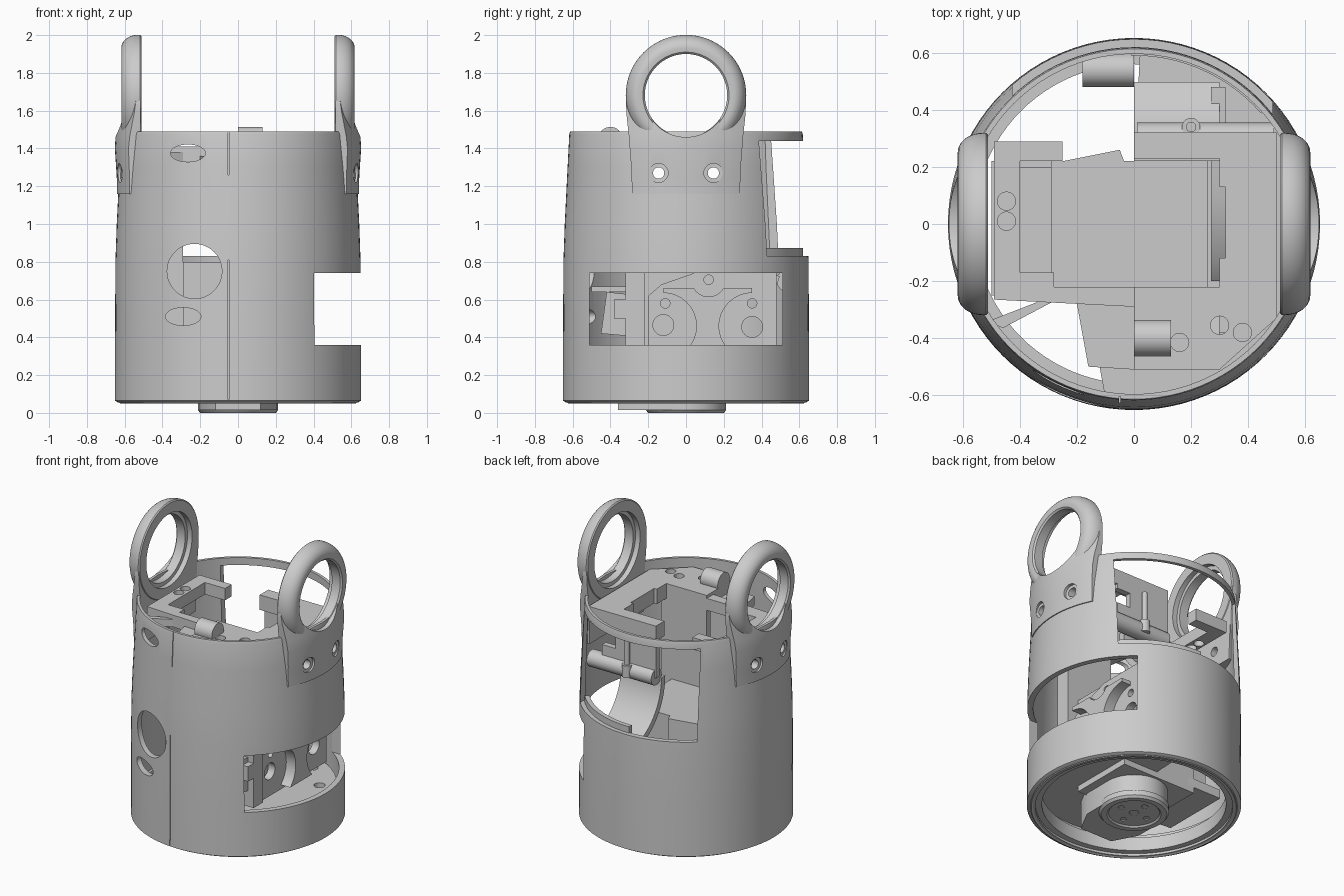
import bpy, bmesh, math
from mathutils import Matrix, Vector

if "Cube" in bpy.data.objects:
    bpy.data.objects.remove(bpy.data.objects["Cube"])

# ---------- helpers ----------
def make(name, bm):
    bmesh.ops.recalc_face_normals(bm, faces=bm.faces)
    me = bpy.data.meshes.new(name)
    bm.to_mesh(me)
    bm.free()
    ob = bpy.data.objects.new(name, me)
    bpy.context.collection.objects.link(ob)
    return ob

def prism(name, pts, lo, hi, axis='z'):
    """Extrude a 2D outline along z (xy points) or x (yz points)."""
    bm = bmesh.new()
    put = (lambda a, b: (a[0], a[1], b)) if axis == 'z' else (lambda a, b: (b, a[0], a[1]))
    f = bm.faces.new([bm.verts.new(put(p, lo)) for p in pts])
    r = bmesh.ops.extrude_face_region(bm, geom=[f])
    d = Vector((0, 0, hi - lo)) if axis == 'z' else Vector((hi - lo, 0, 0))
    bmesh.ops.translate(bm, vec=d, verts=[v for v in r['geom'] if isinstance(v, bmesh.types.BMVert)])
    return make(name, bm)

def box(name, x0, x1, y0, y1, z0, z1):
    return prism(name, [(x0, y0), (x1, y0), (x1, y1), (x0, y1)], z0, z1)

def cyl(name, c, r, length, axis='z', n=40, stretch=1):
    bm = bmesh.new()
    bmesh.ops.create_cone(bm, cap_ends=True, segments=n, radius1=r, radius2=r, depth=length)
    rot = {'z': Matrix(), 'x': Matrix.Rotation(math.pi / 2, 4, 'Y'), 'y': Matrix.Rotation(math.pi / 2, 4, 'X')}[axis]
    bm.transform(Matrix.Translation(c) @ Matrix.Diagonal((stretch, 1, 1, 1)) @ rot)
    return make(name, bm)

def lathe(name, prof, n=96, a0=0, a1=360, mat=Matrix()):
    """Revolve a closed (radius, z) profile round z; partial sweeps get end caps."""
    bm = bmesh.new()
    full = a1 - a0 >= 360
    rings = []
    for i in range(n if full else n + 1):
        a = math.radians(a0 + (a1 - a0) * i / n)
        rings.append([bm.verts.new((r * math.cos(a), r * math.sin(a), z)) for r, z in prof])
    m = len(prof)
    for i in range(n):
        A, B = rings[i], rings[(i + 1) % len(rings)]
        for j in range(m):
            bm.faces.new((A[j], B[j], B[(j + 1) % m], A[(j + 1) % m]))
    if not full:
        bm.faces.new(rings[0])
        bm.faces.new(rings[-1])
    bm.transform(mat)
    return make(name, bm)

def cut(ob, cutters, op='DIFFERENCE', keep=False):
    for c in cutters:
        m = ob.modifiers.new('cut', 'BOOLEAN')
        m.operation, m.object, m.solver = op, c, 'EXACT'
        dg = bpy.context.evaluated_depsgraph_get()
        me = bpy.data.meshes.new_from_object(ob.evaluated_get(dg))
        ob.modifiers.clear()
        ob.data = me
        if not keep:
            bpy.data.objects.remove(c)
    return ob

def arc(cx, cy, r, a0, a1, n):
    return [(cx + r * math.cos(math.radians(a0 + (a1 - a0) * i / n)),
             cy + r * math.sin(math.radians(a0 + (a1 - a0) * i / n))) for i in range(n + 1)]

# ---------- outer shell ----------
shell = lathe('shell', [(.635, .055), (.652, .065), (.651, .4), (.649, .8), (.642, 1.0), (.627, 1.3), (.618, 1.475),
                        (.614, 1.49), (.596, 1.49), (.6, 1.3), (.613, .9), (.615, .2), (.6, .2), (.6, .055)])
screws = [cyl('screw_cut', (s * .6, y, 1.27), .03, .5, 'x', 24) for s in (-1, 1) for y in (-.145, .145)]
cut(shell, [
    box('back_cut', -.425, .485, .3, .8, .83, 1.44),
    box('side_cut', .3, .8, -.51, .51, .36, .74),
    cyl('front_hole_cut', (-.23, -.6, .75), .145, .4, 'y', 48),
    cyl('lower_slot_cut', (-.29, -.6, .51), .047, .3, 'y', 32, 2.0),
    cyl('upper_slot_cut', (-.265, -.6, 1.375), .046, .3, 'y', 32, 2.0),
    box('low_seam_cut', -.052, -.048, -.8, -.637, .07, .81),
    box('top_seam_cut', -.052, -.048, -.8, -.605, 1.26, 1.6)])
cut(shell, screws, keep=True)
# lip standing up inside the back opening
lathe('back_lip', [(.59, .78), (.62, .78), (.62, .872), (.59, .872)], 24, 41, 91)
# inner bottom rings
lathe('bottom_ring', [(.56, .07), (.605, .07), (.605, .16), (.56, .16)])
lathe('bottom_bead', [(.6, .062), (.625, .05), (.635, .062)])

# ---------- side ears ----------
# flat inside, rounded over towards the outer rim
section = [(.218, -.055), (.312, -.055), (.319, -.048)] \
    + [(.25 + .069 * math.cos(t), -.035 + .087 * math.sin(t)) for t in [math.pi / 2 * i / 9 for i in range(10)]] \
    + [(.228, .05), (.218, .04)]
for s, side in ((-1, 'left'), (1, 'right')):
    place = Matrix.Translation((s * .566, 0, 1.682)) @ Matrix.Rotation(math.radians(90 * s), 4, 'Y')
    ring = lathe(side + '_ear_ring', section, 72, mat=place)
    # counterbore on the inner face
    cut(ring, [cyl('seat_cut', (s * .51, 0, 1.682), .243, .07, 'x', 72)])
    # foot that blends ring into shell
    outline = [(-.285, 1.16), (.285, 1.16), (.29, 1.3), (.303, 1.47), (.315, 1.58), (.318, 1.65), (.3, 1.72),
               (-.3, 1.72), (-.318, 1.65), (-.315, 1.58), (-.303, 1.47), (-.29, 1.3)]
    leg = prism(side + '_ear_foot', outline, *sorted((s * .515, s * .8)), axis='x')
    hull = lathe('hull', [(.3, 1.1), (.64, 1.1), (.642, 1.25), (.652, 1.4), (.648, 1.47), (.632, 1.6), (.618, 1.75),
                          (.3, 1.75)])
    cut(leg, [hull], 'INTERSECT')
    cut(leg, [cyl('ring_cut', (s * .6, 0, 1.682), .222, .6, 'x', 72)]
        + [cyl('head_cut', (s * .67, y, 1.27), .05, .12, 'x', 32) for y in (-.145, .145)]
        + [cyl('seat_cut', (s * .51, 0, 1.682), .243, .07, 'x', 72)])
    cut(leg, screws, keep=True)
for c in screws:
    bpy.data.objects.remove(c)

# ---------- top deck ----------
deck = prism('deck', [(0, -.51), (.3, -.51), (.5, -.33), (.5, .32), (0, .32), (0, .23), (.3, .23), (.3, .13),
                      (.32, .13), (.32, -.12), (.3, -.12), (.3, -.22), (0, -.22)], 1.33, 1.43)
cut(deck, [cyl('hole_cut', (x, y, 1.4), .032, .3, 'z', 24) for x, y in ((.3, -.355), (.38, -.38), (.16, -.415))])
frame = prism('left_frame', [(0, -.29), (0, -.22), (-.28, -.22), (-.28, -.17), (-.4, -.17), (-.4, .22), (-.25, .22),
                             (-.25, .29), (-.49, .29), (-.49, -.265)], 1.33, 1.41)
cut(frame, [cyl('hole_cut', (-.447, y, 1.4), .032, .3, 'z', 24) for y in (.01, .08)])
prism('front_web', [(-.2, -.28), (-.16, -.5), (0, -.51), (0, -.28)], 1.3, 1.36)
prism('inner_strut', [(-.51, -.34), (-.46, -.365), (-.28, -.27), (-.33, -.27)], 1.33, 1.38)
cyl('front_boss', (.065, -.4, 1.45), .064, .13, 'x')
cyl('back_boss', (-.09, .54, .7), .06, .18, 'x')

# ---------- structure behind the opening ----------
box('pocket_wall', 0, .3, -.26, -.22, .75, 1.34)
back_wall = box('back_wall', 0, .4, .28, .32, 1.08, 1.35)
cut(back_wall, [box('notch_cut', .3, .45, .2, .4, 1.2, 1.3)])
cyl('cross_bar', (.25, .3, 1.08), .055, .48, 'x')
# concave fairing sweeping down to the floor
prism('fairing', arc(.62, 1.06, .36, 180, 250, 14) + arc(.62, 1.06, .4, 250, 180, 14), 0, .3, 'x')
cyl('hook_stem', (.2, .34, 1.2), .018, .26, 'z', 20)
cyl('hook_tip', (.2, .34, 1.09), .032, .08, 'z', 24)
prism('wedge', [(-.25, .22), (-.05, .26), (0, .13)], .6, .8)
box('right_post', .26, .34, -.32, -.22, .3, 1.33)
box('left_post', -.4, -.29, -.2, .2, .25, .95)

# ---------- actuator and side plate seen in the window ----------
box('actuator_body', -.29, .26, -.22, .22, .16, .8)
plate = prism('gear_plate', [(-.2, .3), (.48, .3), (.48, .76), (.1, .76), (-.13, .68), (-.2, .62)], .27, .32, 'x')
cut(plate, [cyl('plate_hole_cut', (.3, y, z), r, .3, 'x', 32)
            for y, z, r in ((-.12, .465, .055), (.35, .455, .055), (.12, .705, .025), (-.11, .58, .025), (.35, .58, .025))])
# saddle between the two round recesses
saddle = prism('saddle', [(-.12, .33), (.35, .33), (.35, .66), (-.12, .66)], .3, .39, 'x')
cut(saddle, [cyl('recess_cut', (.35, y, .46), .175, .5, 'x', 64) for y in (-.12, .35)]
    + [cyl('saddle_hole_cut', (.35, .12, .705), .09, .5, 'x', 32)])
prism('connector_block', [(-.45, .42), (-.23, .4), (-.23, .62), (-.42, .64)], .1, .3, 'x')
box('connector_tab', .28, .34, -.38, -.26, .5, .6)
box('connector_shelf', .0, .26, -.5, -.1, .64, .67)

# ---------- floor ----------
half = [(x, y) for x, y in arc(0, 0, .6, -100, 88, 48)]
floor = prism('floor', half + [(0, .2), (-.25, .22), (-.5, .22), (-.5, -.25), (-.16, -.28)], .2, .26)
cut(floor, [cyl('floor_hole_cut', (.43, .25, .2), .035, .4, 'z', 24),
            cyl('floor_hole_cut', (.25, .43, .2), .035, .4, 'z', 24)])

# ---------- bottom horn ----------
foot = arc(0, 0, .205, 0, 180, 32) + [(-.205, -.2), (-.12, -.36), (.12, -.36), (.205, -.2)]
prism('horn_housing', foot, .015, .22)
horn = lathe('horn', [(.03, .01), (.155, .01), (.165, .0), (.2, .0), (.213, .015), (.213, .05), (.03, .05)], 56)
cut(horn, [cyl('horn_hole_cut', (.1 * math.cos(a), .1 * math.sin(a), .03), .02, .2, 'z', 20)
           for a in (0, math.pi / 2, math.pi, 3 * math.pi / 2)])

# ---------- smooth shading with sharp edges kept ----------
for ob in bpy.context.scene.objects:
    ob.select_set(True)
    bpy.context.view_layer.objects.active = ob
bpy.ops.object.shade_smooth_by_angle(angle=math.radians(32))
